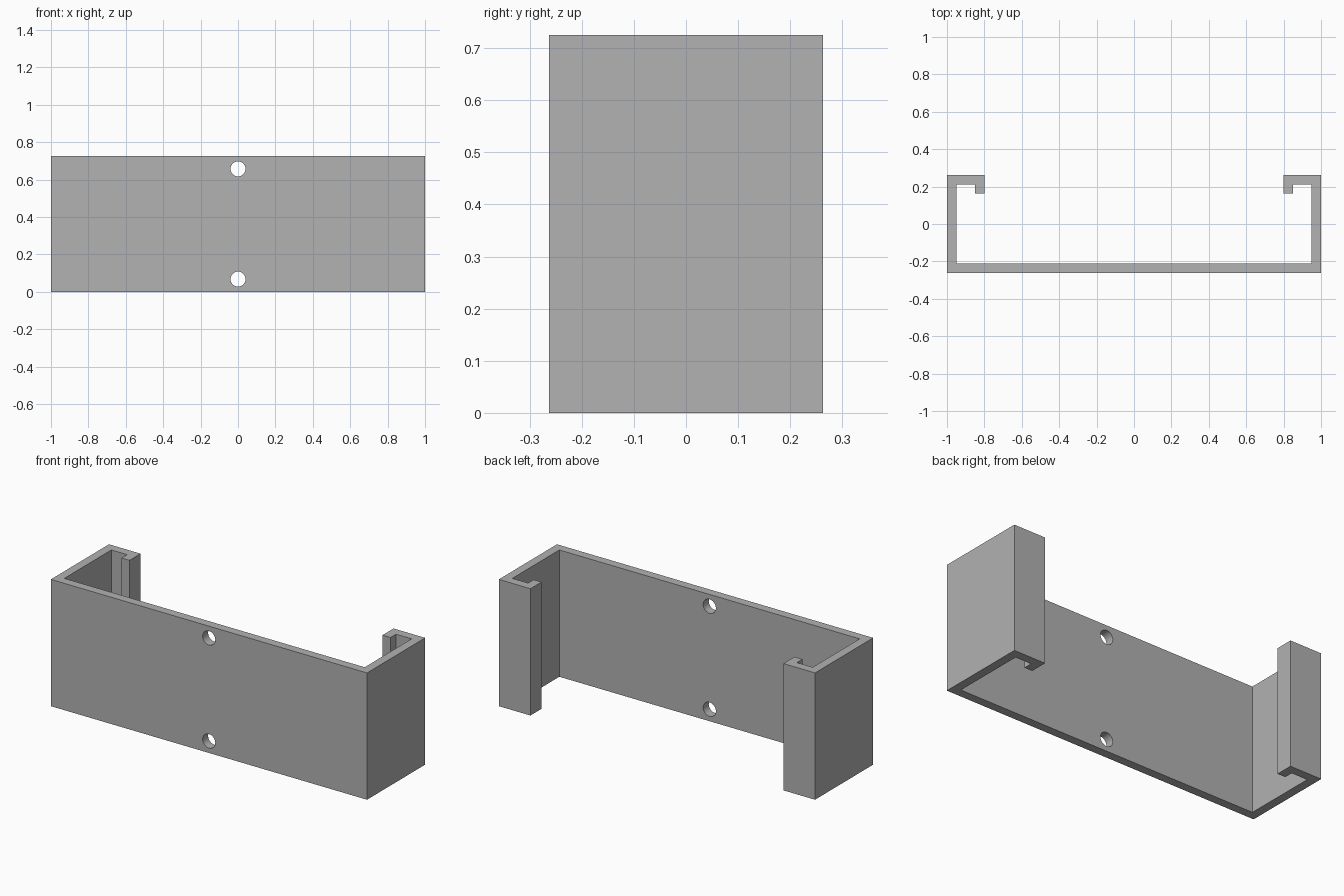
import bpy
import bmesh
from math import pi
from mathutils import Matrix

cube = bpy.data.objects.get("Cube")
if cube:
    bpy.data.objects.remove(cube, do_unlink=True)

HEIGHT = 0.725
HALF_DEPTH = 0.2625
WALL = 0.05
HOLE_RADIUS = 0.04
HOLE_INSET = 0.068

grey = bpy.data.materials.new("plain grey")
grey.use_nodes = True
colour = (0.445, 0.445, 0.445, 1)
grey.diffuse_color = colour
grey.node_tree.nodes["Principled BSDF"].inputs["Base Color"].default_value = colour


def make_object(name, bm):
    bmesh.ops.recalc_face_normals(bm, faces=bm.faces)
    mesh = bpy.data.meshes.new(name)
    bm.to_mesh(mesh)
    bm.free()
    mesh.materials.append(grey)
    obj = bpy.data.objects.new(name, mesh)
    bpy.context.collection.objects.link(obj)
    return obj


# Bracket: hooked channel section, mirrored and extruded upwards
front, back = -HALF_DEPTH, HALF_DEPTH
half = [(1, front), (1, back), (0.8, back), (0.8, back - 2 * WALL),
        (0.8 + WALL, back - 2 * WALL), (0.8 + WALL, back - WALL),
        (1 - WALL, back - WALL), (1 - WALL, front + WALL)]
section = half + [(-x, y) for x, y in reversed(half)]
bm = bmesh.new()
face = bm.faces.new([bm.verts.new((x, y, 0)) for x, y in section])
top = bmesh.ops.extrude_face_region(bm, geom=[face])["geom"]
bmesh.ops.translate(bm, vec=(0, 0, HEIGHT),
                    verts=[v for v in top if isinstance(v, bmesh.types.BMVert)])
bracket = make_object("channel_bracket", bm)

# Two screw holes through the front plate
bm = bmesh.new()
for z in (HOLE_INSET, HEIGHT - HOLE_INSET):
    bmesh.ops.create_cone(
        bm, cap_ends=True, segments=48, radius1=HOLE_RADIUS, radius2=HOLE_RADIUS,
        depth=4 * WALL,
        matrix=Matrix.Translation((0, front + WALL / 2, z)) @ Matrix.Rotation(pi / 2, 4, "X"))
cutter = make_object("screw_hole_cutter", bm)
cutter.hide_render = True
cutter.hide_set(True)

cut = bracket.modifiers.new("screw holes", "BOOLEAN")
cut.operation = "DIFFERENCE"
cut.solver = "EXACT"
cut.object = cutter

# Bake the cut, drop the cutter and smooth the hole walls
bpy.ops.object.select_all(action="DESELECT")
bracket.select_set(True)
bpy.context.view_layer.objects.active = bracket
bpy.ops.object.modifier_apply(modifier=cut.name)
bpy.data.objects.remove(cutter, do_unlink=True)
bpy.ops.object.shade_smooth_by_angle(angle=pi / 6)
